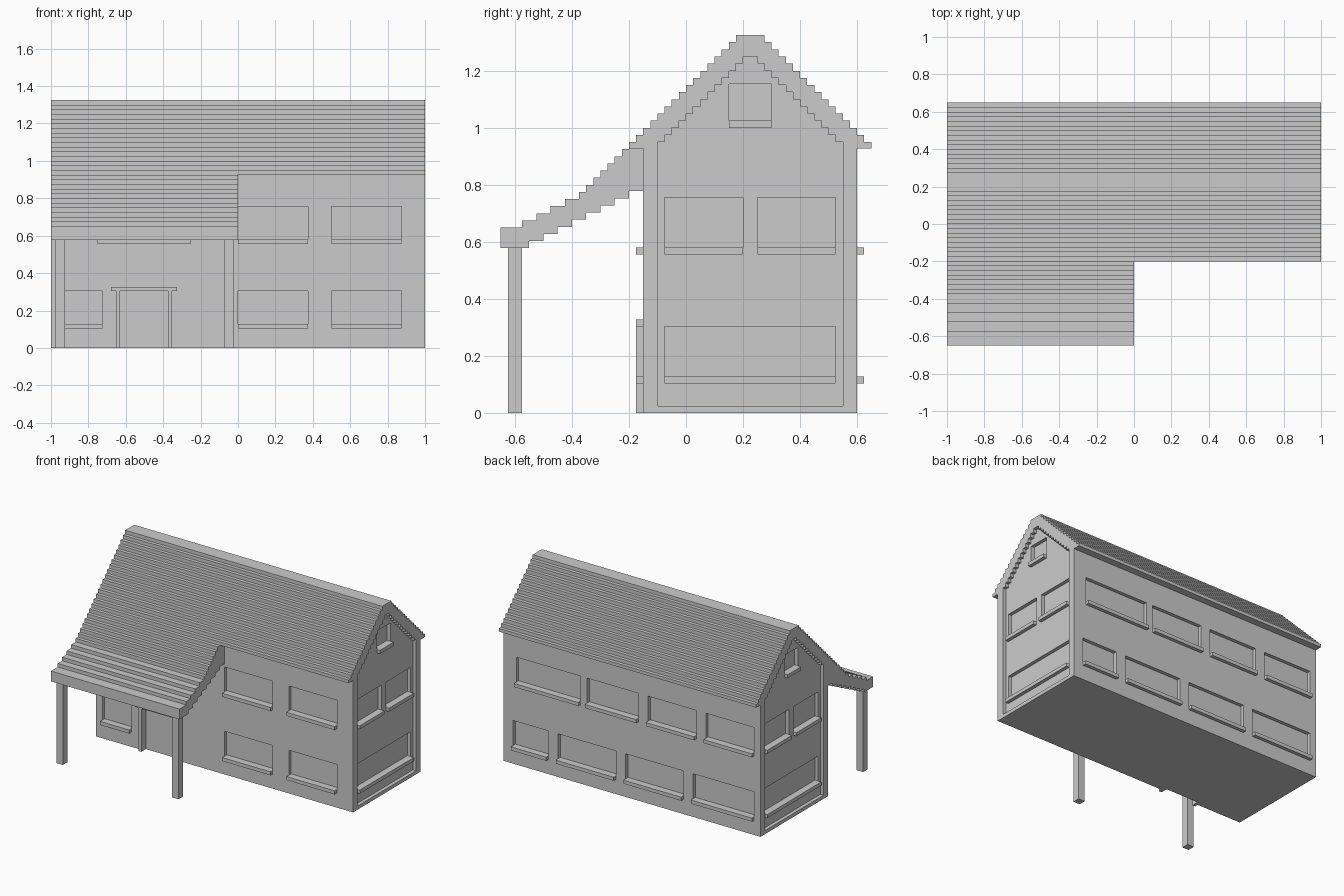
import bpy, bmesh
from mathutils import Vector

cube = bpy.data.objects.get("Cube")
if cube:
    bpy.data.objects.remove(cube, do_unlink=True)

S = 0.025                       # module: step size, reveal depth, sill thickness
FRONT, BACK = -0.15, 0.6        # wall planes
EAVE = 0.9275


def finish(name, bm):
    bmesh.ops.recalc_face_normals(bm, faces=bm.faces)
    mesh = bpy.data.meshes.new(name)
    bm.to_mesh(mesh)
    bm.free()
    obj = bpy.data.objects.new(name, mesh)
    bpy.context.collection.objects.link(obj)
    return obj


def boxes(name, spans):
    """One mesh from boxes given as (x, y, z) ranges."""
    bm = bmesh.new()
    for span in spans:
        lo = Vector([min(r) for r in span])
        hi = Vector([max(r) for r in span])
        new = bmesh.ops.create_cube(bm, size=1)["verts"]
        bmesh.ops.scale(bm, vec=hi - lo, verts=new)
        bmesh.ops.translate(bm, vec=(lo + hi) / 2, verts=new)
    return finish(name, bm)


def prism(name, profile, x0, x1):
    """Extrude a (y, z) outline along x."""
    bm = bmesh.new()
    face = bm.faces.new([bm.verts.new((x0, y, z)) for y, z in profile])
    new = bmesh.ops.extrude_face_region(bm, geom=[face])["geom"]
    bmesh.ops.translate(bm, vec=(x1 - x0, 0, 0),
                        verts=[v for v in new if isinstance(v, bmesh.types.BMVert)])
    return finish(name, bm)


def stair(y, z, dy, dz, count):
    """Treads of a stepped line, left to right."""
    pts = []
    for i in range(count):
        pts += [(y + i * dy, z + i * dz), (y + (i + 1) * dy, z + i * dz)]
    return pts


def cut(obj, cutter):
    cutter.hide_render = True
    mod = obj.modifiers.new("cut", "BOOLEAN")
    mod.operation, mod.solver, mod.object = "DIFFERENCE", "EXACT", cutter
    bpy.context.view_layer.objects.active = obj
    bpy.ops.object.modifier_apply(modifier=mod.name)
    bpy.data.objects.remove(cutter, do_unlink=True)


# Walls, with the stepped gable line that meets the underside of the roof
gable = (stair(-0.1, 0.95, S, S, 12) + [(0.2, 1.25), (0.25, 1.25)]
         + stair(0.25, 1.225, S, -S, 12))
walls = prism("walls", [(FRONT, 0), (FRONT, EAVE), (-0.1, EAVE)] + gable
              + [(0.55, EAVE), (BACK, EAVE), (BACK, 0)], -1, 1)

# Sunken end panels leave a frame around each gable wall
cut(walls, boxes("panel_cutter", [((s * (1 - S), s * 1.1), (-0.1, 0.55), (S, 1.4))
                                  for s in (-1, 1)]))

# Window layout: horizontal range and storey height range
LOW, HIGH, ATTIC = (0.103, 0.303), (0.555, 0.755), (1.0, 1.153)
front_windows = [((-0.95, -0.725), LOW), ((0, 0.375), LOW), ((0.5, 0.875), LOW),
                 ((-0.75, -0.25), HIGH), ((0, 0.375), HIGH), ((0.5, 0.875), HIGH)]
back_windows = [((0.65, 0.925), LOW), ((0.125, 0.575), LOW),
                ((-0.4, 0.05), LOW), ((-0.95, -0.475), LOW),
                ((0.4, 0.9), HIGH), ((-0.05, 0.35), HIGH),
                ((-0.5, -0.125), HIGH), ((-0.95, -0.575), HIGH)]
end_windows = [((-0.075, 0.525), LOW), ((-0.075, 0.2), HIGH),
               ((0.25, 0.525), HIGH), ((0.15, 0.3), ATTIC)]

openings, sills = [], []
for wins, plane, out in ((front_windows, FRONT, -1), (back_windows, BACK, 1)):
    for span, z in wins:
        openings.append((span, (plane - out * S, plane + out * S), z))
        sills.append((span, (plane - out * S, plane + out * S), (z[0], z[0] + S)))
for s in (-1, 1):
    for span, z in end_windows:
        openings.append(((s * (1 - 2 * S), s * 1.1), span, z))
        sills.append(((s * (1 - 2 * S), s), span, (z[0], z[0] + S)))

# Door recess
DOOR = (-0.63, -0.375)
openings.append((DOOR, (FRONT - S, FRONT + S), (-S, 0.303)))
cut(walls, boxes("opening_cutter", openings))
boxes("window_sills", sills)

# Door frame
frame_y = (FRONT - S, FRONT)
boxes("door_frame", [((-0.652, DOOR[0]), frame_y, (0, 0.303)),
                     ((DOOR[1], -0.353), frame_y, (0, 0.303)),
                     ((-0.68, -0.326), frame_y, (0.303, 0.327))])

# Main stepped roof
outer = (stair(-0.2, 0.95, S, S, 15) + [(0.175, 1.325), (0.275, 1.325)]
         + stair(0.275, 1.3, S, -S, 15))
prism("main_roof", [(-0.2, EAVE)] + outer + [(0.65, EAVE), (0.55, EAVE)]
      + gable[::-1] + [(-0.1, EAVE)], -1, 1)

# Porch roof with a flared, stepped slope
porch_top = ([(-0.65, 0.65), (-0.575, 0.65)] + stair(-0.575, 0.675, 2 * S, S, 4)
             + stair(-0.375, 0.775, S, S, 7))
porch_under = [(-0.65, 0.5775), (-0.55, 0.5775)] + stair(-0.55, 0.6025, 2 * S, S, 8)
prism("porch_roof", porch_top + [(-0.2, EAVE), (FRONT, EAVE)] + porch_under[::-1], -1, 0)

# Porch posts
for side, x in (("right", -0.95), ("left", -0.05)):
    boxes("porch_post_" + side, [((x - S, x + S), (-0.625, -0.575), (0, 0.5775))])
